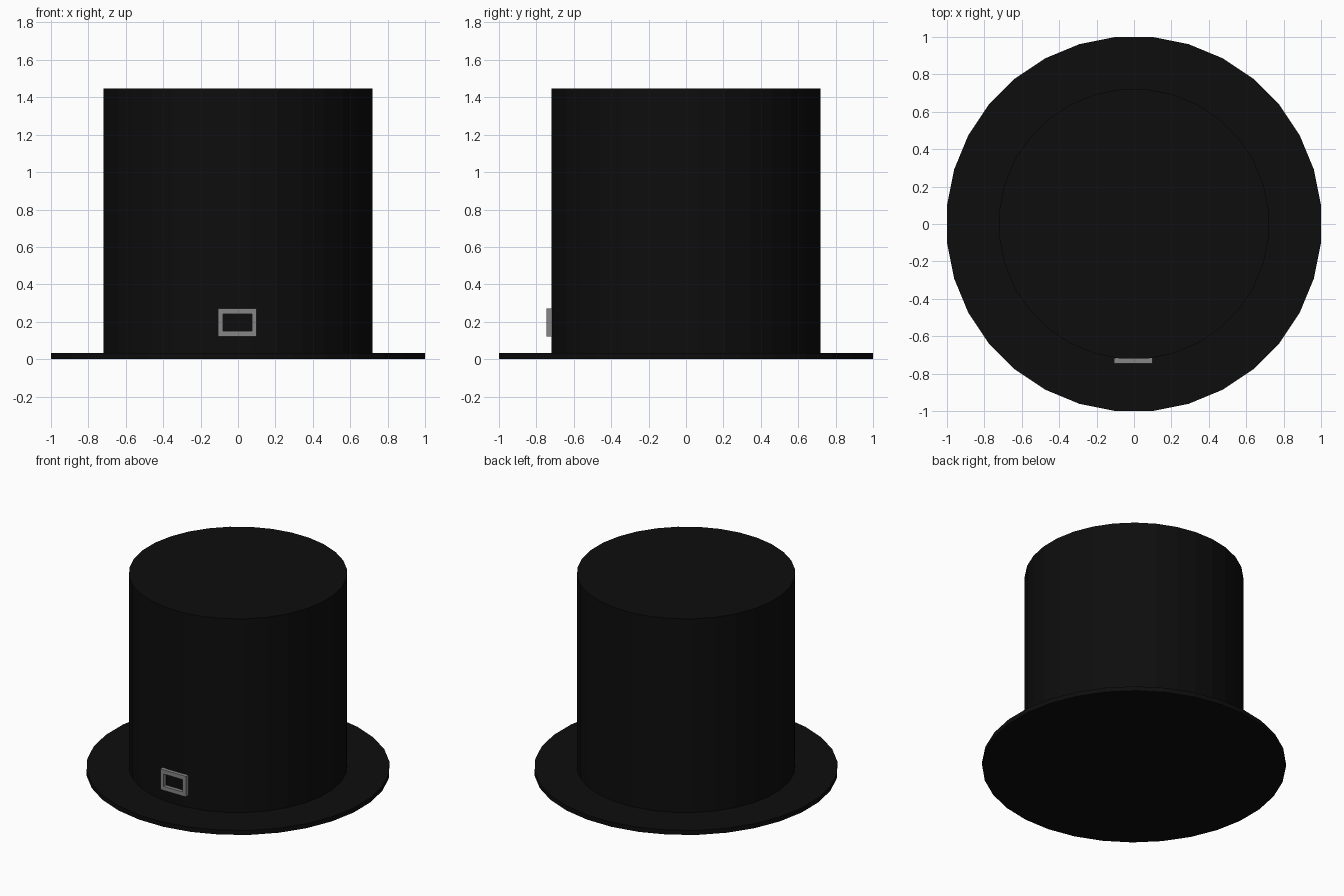
import bpy, bmesh, math

if "Cube" in bpy.data.objects:
    bpy.data.objects.remove(bpy.data.objects["Cube"])


def material(name, v):
    m = bpy.data.materials.new(name)
    m.diffuse_color = (v, v, v, 1)
    m.use_nodes = True
    m.node_tree.nodes["Principled BSDF"].inputs["Base Color"].default_value = m.diffuse_color
    return m


black = material("black felt", 0.004)
grey = material("grey metal", 0.24)
SIDES = 32
FLAT = math.cos(math.pi / SIDES)  # apothem factor: flats face the axes


def finish(bm, name, mat):
    bmesh.ops.recalc_face_normals(bm, faces=bm.faces)
    mesh = bpy.data.meshes.new(name)
    bm.to_mesh(mesh)
    bm.free()
    mesh.materials.append(mat)
    ob = bpy.data.objects.new(name, mesh)
    bpy.context.collection.objects.link(ob)
    return ob


# Hat: brim and crown as one turned shell
bm = bmesh.new()
rings = []
for apothem, z in [(1.0, 0), (1.0, 0.033), (0.72, 0.033), (0.72, 1.447)]:
    r = apothem / FLAT
    rings.append([bm.verts.new((r * math.cos((i + 0.5) * 2 * math.pi / SIDES),
                                r * math.sin((i + 0.5) * 2 * math.pi / SIDES), z))
                  for i in range(SIDES)])
for a, b in zip(rings, rings[1:]):
    for i in range(SIDES):
        j = (i + 1) % SIDES
        bm.faces.new((a[i], a[j], b[j], b[i]))
bm.faces.new(rings[0])
bm.faces.new(rings[-1])
finish(bm, "hat", black)

# Buckle: rectangular frame on the crown front
bm = bmesh.new()
loops = []
for hx, hz, y in [(0.078, 0.045, -0.716), (0.103, 0.075, -0.716),
                  (0.103, 0.075, -0.745), (0.078, 0.045, -0.745)]:
    loops.append([bm.verts.new((sx * hx - 0.003, y, 0.196 + sz * hz))
                  for sx, sz in ((-1, -1), (1, -1), (1, 1), (-1, 1))])
for k in range(4):
    a, b = loops[k], loops[(k + 1) % 4]
    for i in range(4):
        j = (i + 1) % 4
        bm.faces.new((a[i], a[j], b[j], b[i]))
finish(bm, "buckle", grey)
